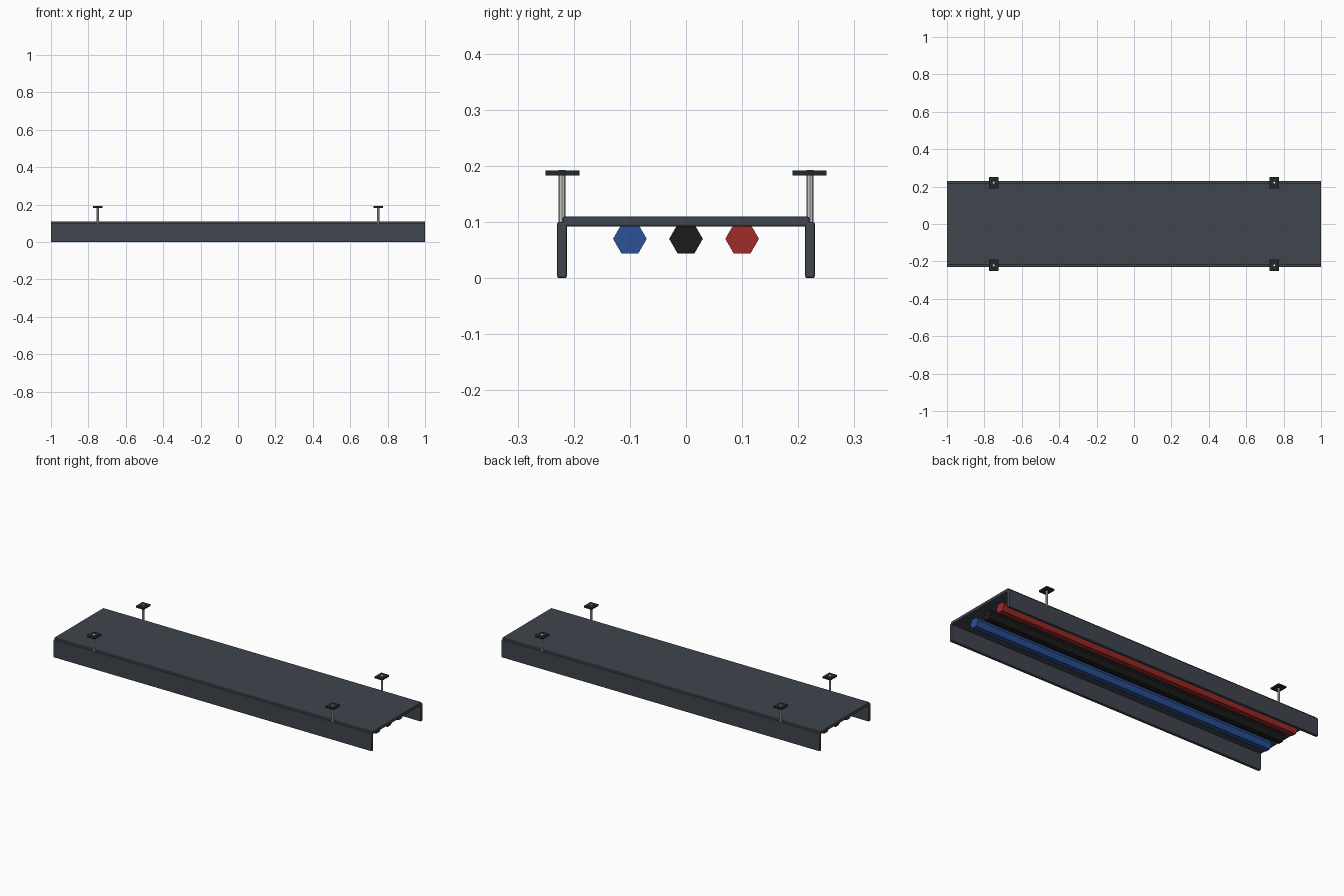
import bpy, bmesh, math
from mathutils import Matrix

if "Cube" in bpy.data.objects:
    bpy.data.objects.remove(bpy.data.objects["Cube"])


def material(name, rgb):
    m = bpy.data.materials.new(name)
    m.diffuse_color = (*rgb, 1.0)
    m.use_nodes = True
    m.node_tree.nodes["Principled BSDF"].inputs["Base Color"].default_value = m.diffuse_color
    return m


slate = material("slate", (0.05, 0.06, 0.075))
dark = material("dark_metal", (0.018, 0.02, 0.02))
blue = material("blue", (0.025, 0.085, 0.32))
black = material("black", (0.012, 0.012, 0.012))
red = material("red", (0.36, 0.025, 0.02))


def finish(bm, name, mat):
    mesh = bpy.data.meshes.new(name)
    bm.to_mesh(mesh)
    bm.free()
    ob = bpy.data.objects.new(name, mesh)
    bpy.context.collection.objects.link(ob)
    if mat:
        mesh.materials.append(mat)
    return ob


def box(name, centre, size, mat, bevel=0.0):
    bm = bmesh.new()
    bmesh.ops.create_cube(bm, size=1, matrix=Matrix.Translation(centre) @ Matrix.Diagonal((*size, 1)))
    ob = finish(bm, name, mat)
    if bevel:
        mod = ob.modifiers.new("soft_edges", 'BEVEL')
        mod.width = bevel
        mod.segments = 2
    return ob


def rod(name, centre, radius, length, sides, mat=None, along_x=False):
    bm = bmesh.new()
    turn = Matrix.Rotation(math.radians(90 if along_x else 0), 4, 'Y')
    bmesh.ops.create_cone(bm, cap_ends=True, segments=sides, radius1=radius, radius2=radius,
                          depth=length, matrix=Matrix.Translation(centre) @ turn)
    return finish(bm, name, mat)


# Tray: top plate and two side walls
box("tray_plate", (0, 0, 0.101), (2.0, 0.44, 0.018), slate, 0.004)
for side, s in (("front", -1), ("back", 1)):
    box(side + "_wall", (0, s * 0.221, 0.05), (2.0, 0.018, 0.1), slate, 0.004)

    # Hanging rods with square mounting plates
    for end, e in (("left", -1), ("right", 1)):
        spot = f"{side}_{end}_"
        rod(spot + "hanger_rod", (e * 0.75, s * 0.221, 0.143), 0.006, 0.1, 8)
        box(spot + "mounting_plate", (e * 0.75, s * 0.22, 0.187), (0.05, 0.06, 0.009), dark)

# Six-sided cables running under the plate
for name, y, mat in (("blue_cable", -0.1, blue), ("black_cable", 0, black), ("red_cable", 0.1, red)):
    rod(name, (0, y, 0.07), 0.03, 1.9, 6, mat, along_x=True)
